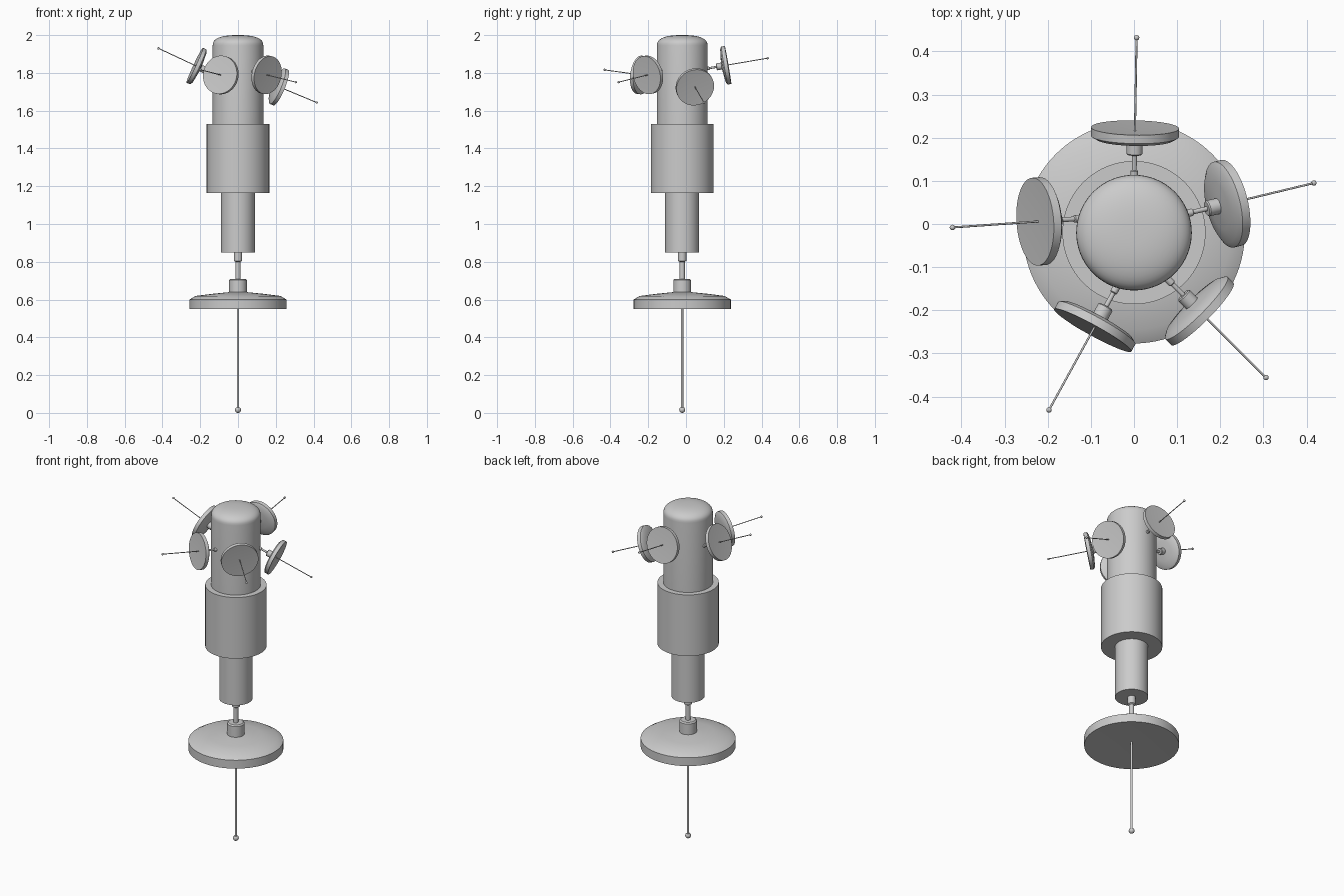
import bpy, bmesh, math
from mathutils import Vector, Matrix

if "Cube" in bpy.data.objects:
    bpy.data.objects.remove(bpy.data.objects["Cube"])

CY = -0.02  # tower axis sits slightly forward of the origin


def lathe(name, profile, matrix, segs=64):
    """Revolve (radius, height) points about local z."""
    bm = bmesh.new()
    vs = [bm.verts.new((r, 0, z)) for r, z in profile]
    es = [bm.edges.new(p) for p in zip(vs, vs[1:])]
    bmesh.ops.spin(bm, geom=vs + es, cent=(0, 0, 0), axis=(0, 0, 1),
                   angle=2 * math.pi, steps=segs)
    bmesh.ops.remove_doubles(bm, verts=bm.verts, dist=1e-5)
    bmesh.ops.recalc_face_normals(bm, faces=bm.faces)
    me = bpy.data.meshes.new(name)
    bm.to_mesh(me)
    bm.free()
    ob = bpy.data.objects.new(name, me)
    bpy.context.collection.objects.link(ob)
    ob.matrix_world = matrix
    bpy.ops.object.select_all(action='DESELECT')
    ob.select_set(True)
    bpy.context.view_layer.objects.active = ob
    bpy.ops.object.shade_smooth_by_angle(angle=math.radians(25))
    return ob


def dish_unit(prefix, tip, direction, s, segs):
    """Stem, socket, shallow dish and antenna; tip is the antenna ball centre."""
    d = Vector(direction).normalized()
    base = Vector(tip) - d * 0.834 * s
    m = (Matrix.Translation(base) @ d.to_track_quat('Z', 'Y').to_matrix().to_4x4()
         @ Matrix.Scale(s, 4))
    # stem with collar and socket
    lathe(prefix + "_stem", [(0, -0.02), (0.022, -0.02), (0.022, 0.045), (0.014, 0.05),
                             (0.014, 0.14), (0.04, 0.14), (0.047, 0.147),
                             (0.047, 0.22), (0, 0.22)], m, 32)
    # dish: domed back, bevelled rim, shallow conical face
    lathe(prefix + "_dish", [(0, 0.209), (0.05, 0.211), (0.14, 0.22), (0.225, 0.231),
                             (0.257, 0.25), (0.257, 0.30), (0.252, 0.30),
                             (0, 0.28)], m, segs)
    # antenna rod and ball end
    ball = [(0.016 * math.sin(a), 0.834 - 0.016 * math.cos(a))
            for a in [math.pi * (i / 10) for i in range(2, 11)]]
    lathe(prefix + "_antenna", [(0, 0.27), (0.006, 0.27), (0.006, 0.821)]
          + ball[:-1] + [(0, 0.85)], m, 24)


# stepped tower body with rounded cap
cap = [(0.134 * math.cos(a) ** 0.8, 1.945 + 0.055 * math.sin(a) ** 0.8)
       for a in [math.pi / 2 * i / 12 for i in range(12)]]
lathe("tower_body", [(0, 0.85), (0.09, 0.85), (0.09, 1.165), (0.166, 1.165),
                     (0.166, 1.53), (0.134, 1.53)] + cap + [(0, 2.0)],
      Matrix.Translation((0, CY, 0)), 96)

# large dish pointing down
dish_unit("lower", (0, CY, 0.016), (0, 0, -1), 1.0, 96)

# five small dishes around the head: tip position, azimuth, elevation
small = [((0.006, 0.432, 1.878), 89, 9.7),
         ((0.417, 0.095, 1.643), 13.5, -22),
         ((0.306, -0.356, 1.751), -45, -10),
         ((-0.197, -0.431, 1.816), -118.8, 7),
         ((-0.421, -0.008, 1.93), 184, 25)]
for i, (tip, az, el) in enumerate(small):
    a, e = math.radians(az), math.radians(el)
    dish_unit("upper_%d" % (i + 1), tip,
              (math.cos(a) * math.cos(e), math.sin(a) * math.cos(e), math.sin(e)),
              0.397, 64)
